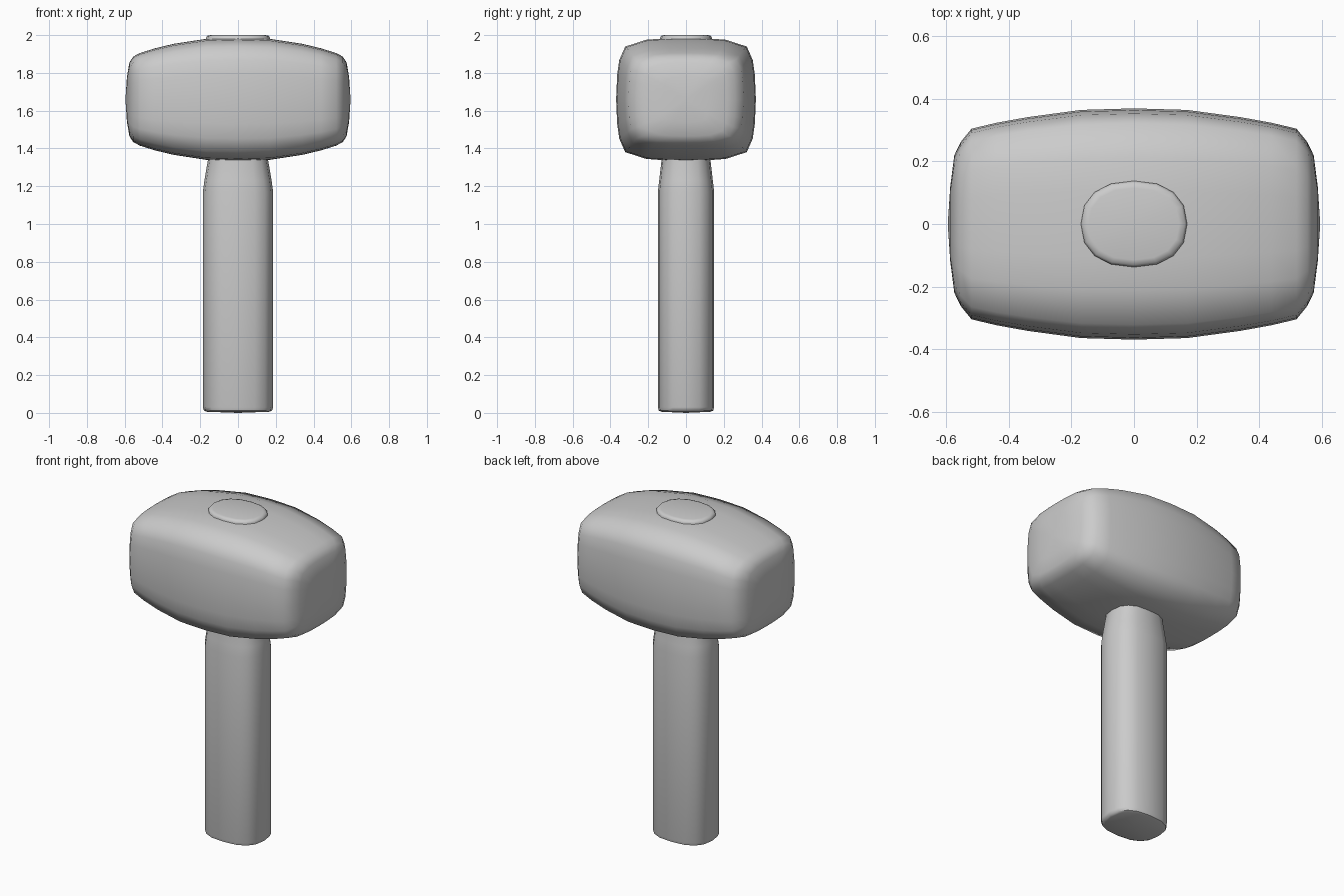
import bpy, bmesh, math
from mathutils import Vector

if "Cube" in bpy.data.objects:
    bpy.data.objects.remove(bpy.data.objects["Cube"])


def loft(name, rings, start, end):
    """Skin a list of closed rings and close both ends with a fan."""
    bm = bmesh.new()
    loops = [[bm.verts.new(p) for p in ring] for ring in rings]
    for a, b in zip(loops, loops[1:]):
        n = len(a)
        for i in range(n):
            bm.faces.new((a[i], a[(i + 1) % n], b[(i + 1) % n], b[i]))
    for loop, tip in ((loops[0], start), (loops[-1], end)):
        c = bm.verts.new(tip)
        for i in range(len(loop)):
            bm.faces.new((loop[i], loop[(i + 1) % len(loop)], c))
    bmesh.ops.recalc_face_normals(bm, faces=bm.faces)
    mesh = bpy.data.meshes.new(name)
    bm.to_mesh(mesh)
    bm.free()
    obj = bpy.data.objects.new(name, mesh)
    bpy.context.collection.objects.link(obj)
    bpy.ops.object.select_all(action='DESELECT')
    obj.select_set(True)
    bpy.context.view_layer.objects.active = obj
    bpy.ops.object.shade_smooth_by_angle(angle=math.radians(50))
    return obj


def oval(rx, ry, z, power=2.4, n=16):
    """Slightly squared oval ring lying flat at height z."""
    ring = []
    for i in range(n):
        t = 2 * math.pi * i / n
        c, s = math.cos(t), math.sin(t)
        ring.append(Vector((math.copysign(abs(c) ** (2 / power), c) * rx,
                            math.copysign(abs(s) ** (2 / power), s) * ry, z)))
    return ring


# Head: rounded-square section swept along x, barrelled in the middle
quarter = [(1, 0), (.985, .4), (.955, .64), (.87, .86), (.57, .97), (.28, .995), (0, 1)]
section = quarter[:-1]
section += [(-y, z) for y, z in quarter[:0:-1]]
section += [(-y, -z) for y, z in quarter[:-1]]
section += [(y, -z) for y, z in quarter[:0:-1]]

half = [(.17, .365, .32), (.34, .342, .294), (.44, .324, .27), (.52, .305, .245),
        (.555, .262, .226), (.575, .22, .195), (.588, .12, .12)]
stations = [(-x, y, z) for x, y, z in half[::-1]] + [(0, .37, .325)] + half
MID = 1.66
head_rings = [[(x, u * ry, MID + v * rz) for u, v in section] for x, ry, rz in stations]
loft("hammer_head", head_rings, (-.596, 0, MID), (.596, 0, MID))

# Handle: oval shaft with a shallow neck just below the head
shaft = [(.165, .13, .006), (.18, .144, .012), (.186, .149, .03), (.186, .149, 1.17),
         (.178, .142, 1.23), (.16, .13, 1.335), (.158, .128, 1.42)]
loft("handle", [oval(*r, power=2.6) for r in shaft], (0, 0, 0), (0, 0, 1.42))

# Handle end showing through the top of the head
plug = [(.17, .138, 1.93), (.17, .138, 1.985), (.163, .131, 1.996), (.145, .115, 2.0)]
loft("handle_top", [oval(*r, power=2.3) for r in plug], (0, 0, 1.93), (0, 0, 2.0))
